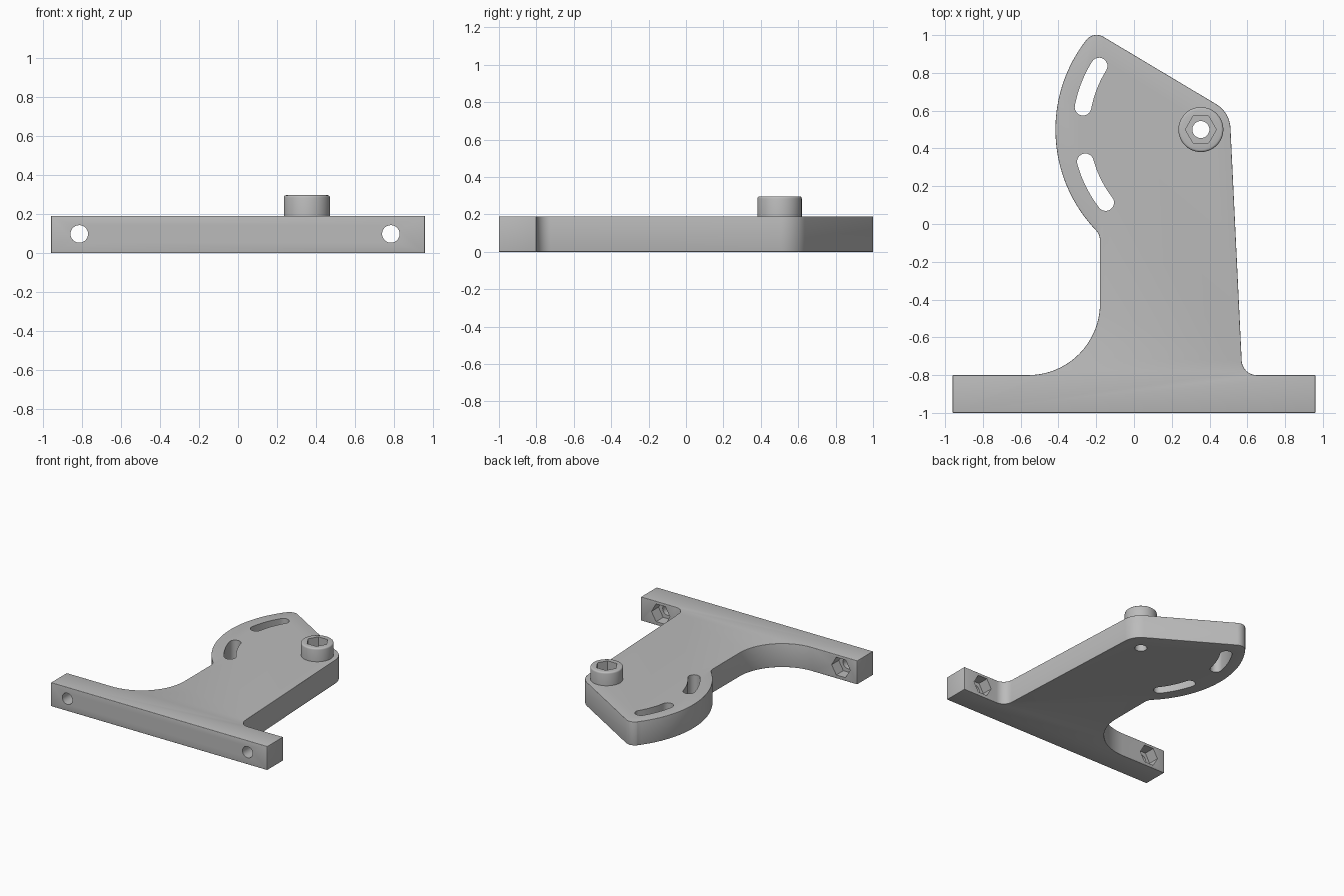
import bpy, bmesh, math
from mathutils import Matrix, Vector

cube = bpy.data.objects.get("Cube")
if cube:
    bpy.data.objects.remove(cube, do_unlink=True)

THICK, TOP = 0.19, 0.297
PIVOT = (0.354, 0.5)
HOLE_R, HEX_R = 0.045, 0.082

grey = bpy.data.materials.new("plain grey")
grey.use_nodes = True
colour = (0.5, 0.5, 0.5, 1)
grey.diffuse_color = colour
grey.node_tree.nodes["Principled BSDF"].inputs["Base Color"].default_value = colour


def arc(centre, r, a0, a1, n=12):
    """Points along an arc, angles in degrees."""
    angles = [math.radians(a0 + (a1 - a0) * i / n) for i in range(n + 1)]
    return [(centre[0] + r * math.cos(a), centre[1] + r * math.sin(a)) for a in angles]


def prism(name, outline, z0, z1, matrix=None):
    """Extrude a flat outline from z0 to z1."""
    bm = bmesh.new()
    face = bm.faces.new([bm.verts.new((x, y, z0)) for x, y in outline])
    out = bmesh.ops.extrude_face_region(bm, geom=[face])
    top = [v for v in out["geom"] if isinstance(v, bmesh.types.BMVert)]
    bmesh.ops.translate(bm, verts=top, vec=(0, 0, z1 - z0))
    if matrix:
        bm.transform(matrix)
    bmesh.ops.recalc_face_normals(bm, faces=bm.faces)
    mesh = bpy.data.meshes.new(name)
    bm.to_mesh(mesh)
    bm.free()
    mesh.materials.append(grey)
    obj = bpy.data.objects.new(name, mesh)
    bpy.context.collection.objects.link(obj)
    return obj


def apply(obj, mod):
    bpy.context.view_layer.objects.active = obj
    bpy.ops.object.modifier_apply(modifier=mod.name)


def round_edges(obj, width):
    mod = obj.modifiers.new("round", "BEVEL")
    mod.width, mod.segments = width, 3
    mod.limit_method, mod.angle_limit = "ANGLE", math.radians(40)
    apply(obj, mod)


def cut(obj, outline, z0, z1, matrix=None):
    cutter = prism("cutter", outline, z0, z1, matrix)
    cutter.hide_render = True
    mod = obj.modifiers.new("cut", "BOOLEAN")
    mod.operation, mod.solver, mod.object = "DIFFERENCE", "EXACT", cutter
    apply(obj, mod)
    bpy.data.objects.remove(cutter, do_unlink=True)


def circle(centre, r, n=40):
    return arc(centre, r, 0, 360, n)[:-1]


def slot(a0, a1, r=0.635, w=0.044):
    """Curved slot around the pivot with round ends."""
    def at(a):
        return arc(PIVOT, r, a, a, 1)[0]
    return (arc(PIVOT, r + w, a0, a1) + arc(at(a1), w, a1, a1 + 180)[1:-1]
            + arc(PIVOT, r - w, a1, a0) + arc(at(a0), w, a0 + 180, a0 + 360)[1:-1])


# Bracket plate: fan head, neck and mounting bar in one outline
outline = (arc((-0.198, 0.931), 0.07, 141, 59)
           + arc(PIVOT, 0.157, 59, 3)
           + arc((0.65, -0.72), 0.08, 183, 270)
           + [(0.96, -0.8), (0.96, -1), (-0.96, -1), (-0.96, -0.8)]
           + arc((-0.56, -0.42), 0.38, 270, 360, 24)
           + arc((-0.26, -0.088), 0.08, 0, 43.8, 8)
           + arc(PIVOT, 0.77, 223.6, 142, 40))
plate = prism("bracket_plate", outline, 0, THICK)
round_edges(plate, 0.013)

# Adjustment slots and pivot bore
for a0, a1 in ((148, 169.3), (195.6, 217.5)):
    cut(plate, slot(a0, a1), -0.1, 0.4)
cut(plate, circle(PIVOT, HOLE_R), -0.1, 0.4)

# Bolt holes through the bar with hexagonal nut pockets at the back
for x in (-0.815, 0.785):
    along_y = Matrix.Translation(Vector((x, 0, 0.098))) @ Matrix.Rotation(math.radians(-90), 4, "X")
    cut(plate, circle((0, 0), HOLE_R), -1.1, -0.7, along_y)
    cut(plate, circle((0, 0), HEX_R, 6), -0.89, -0.7, along_y)

# Raised pivot boss with hexagonal nut pocket
boss = prism("pivot_boss", circle(PIVOT, 0.119, 64), THICK, TOP)
bm = bmesh.new()
bm.from_mesh(boss.data)
rim = [e for e in bm.edges if all(v.co.z > TOP - 0.01 for v in e.verts)]
bmesh.ops.bevel(bm, geom=rim, offset=0.012, segments=3, profile=0.5, affect="EDGES")
bm.to_mesh(boss.data)
bm.free()
cut(boss, circle(PIVOT, HOLE_R), 0, 0.4)
cut(boss, circle(PIVOT, HEX_R, 6), 0.2, 0.4)

# Smooth the curves, keep real edges sharp
for obj in (plate, boss):
    bpy.ops.object.select_all(action="DESELECT")
    obj.select_set(True)
    bpy.context.view_layer.objects.active = obj
    bpy.ops.object.shade_smooth_by_angle(angle=math.radians(35))
